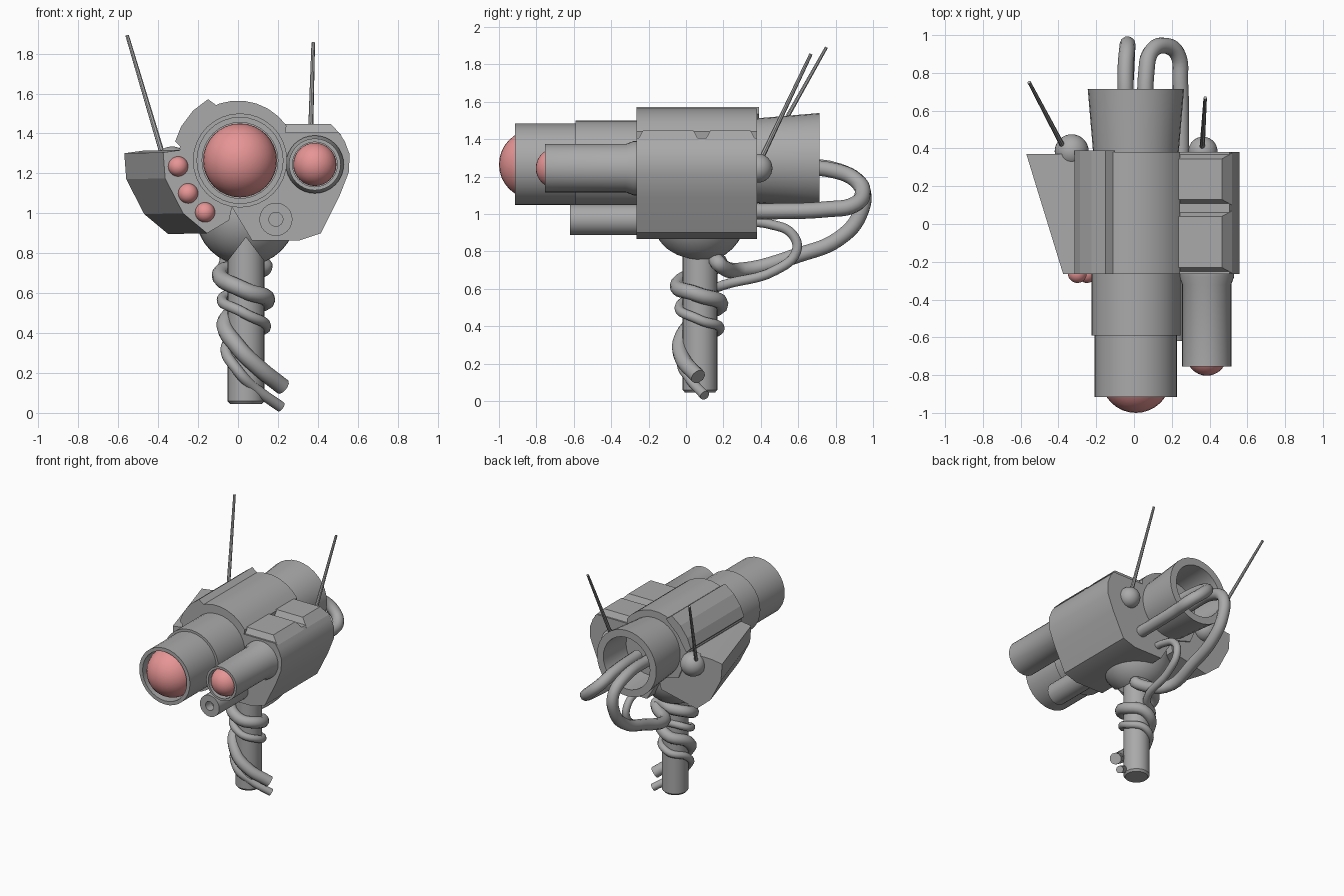
import bpy, bmesh, math
from mathutils import Vector

if "Cube" in bpy.data.objects:
    bpy.data.objects.remove(bpy.data.objects["Cube"])


def material(name, rgb):
    m = bpy.data.materials.new(name)
    m.diffuse_color = (*rgb, 1)
    m.use_nodes = True
    m.node_tree.nodes["Principled BSDF"].inputs["Base Color"].default_value = m.diffuse_color
    return m


GREY = material("grey_metal", (0.40, 0.40, 0.40))
RED = material("red_glass", (0.80, 0.30, 0.30))


def finish(name, bm, mat=GREY, angle=30):
    bmesh.ops.recalc_face_normals(bm, faces=bm.faces)
    me = bpy.data.meshes.new(name)
    bm.to_mesh(me)
    bm.free()
    me.materials.append(mat)
    ob = bpy.data.objects.new(name, me)
    bpy.context.collection.objects.link(ob)
    if angle:
        bpy.ops.object.select_all(action='DESELECT')
        ob.select_set(True)
        bpy.context.view_layer.objects.active = ob
        bpy.ops.object.shade_smooth_by_angle(angle=math.radians(angle))
    return ob


def loft(name, front, back, y0, y1, angle=0):
    """Solid between two (x, z) outlines."""
    bm = bmesh.new()
    a = [bm.verts.new((x, y0, z)) for x, z in front]
    b = [bm.verts.new((x, y1, z)) for x, z in back]
    bm.faces.new(a)
    bm.faces.new(b)
    n = len(a)
    for i in range(n):
        j = (i + 1) % n
        bm.faces.new((a[i], a[j], b[j], b[i]))
    return finish(name, bm, GREY, angle)


def lathe(name, cx, cz, profile, sides=32):
    """Turn (y, radius) points around an axis along y; radius 0 closes an end."""
    bm = bmesh.new()
    rings = []
    for y, r in profile:
        if r == 0:
            rings.append([bm.verts.new((cx, y, cz))] * sides)
        else:
            rings.append([bm.verts.new((cx + r * math.cos(t), y, cz + r * math.sin(t)))
                          for t in (2 * math.pi * i / sides for i in range(sides))])
    for a, b in zip(rings, rings[1:]):
        for i in range(sides):
            j = (i + 1) % sides
            vs = list(dict.fromkeys((a[i], a[j], b[j], b[i])))
            bm.faces.new(vs)
    return finish(name, bm)


def ball(name, loc, r, mat=GREY):
    bm = bmesh.new()
    bmesh.ops.create_uvsphere(bm, u_segments=32, v_segments=16, radius=r)
    bmesh.ops.translate(bm, verts=bm.verts, vec=loc)
    return finish(name, bm, mat, 60)


def rod(name, p, q, r0, r1, sides):
    p, q = Vector(p), Vector(q)
    bm = bmesh.new()
    bmesh.ops.create_cone(bm, cap_ends=True, segments=sides, radius1=r0, radius2=r1,
                          depth=(q - p).length)
    bmesh.ops.rotate(bm, verts=bm.verts, matrix=(q - p).to_track_quat('Z', 'Y').to_matrix())
    bmesh.ops.translate(bm, verts=bm.verts, vec=(p + q) / 2)
    return finish(name, bm)


def cable(name, pts, r):
    cu = bpy.data.curves.new(name, 'CURVE')
    cu.dimensions = '3D'
    cu.bevel_depth = r
    cu.bevel_resolution = 3
    cu.resolution_u = 6
    cu.use_fill_caps = True
    s = cu.splines.new('BEZIER')
    s.bezier_points.add(len(pts) - 1)
    for bp, p in zip(s.bezier_points, pts):
        bp.co = p
        bp.handle_left_type = bp.handle_right_type = 'AUTO'
    cu.materials.append(GREY)
    ob = bpy.data.objects.new(name, cu)
    bpy.context.collection.objects.link(ob)


F, B = -0.265, 0.38   # front and back of the housing

# Main telescope: stepped tube with hollow front and flared hollow rear
lathe("main_barrel", 0.01, 1.265,
      [(-0.75, 0), (-0.75, 0.19), (-0.915, 0.19), (-0.915, 0.218), (-0.59, 0.218),
       (-0.59, 0.236), (0.36, 0.236)])
lathe("rear_flare", 0.01, 1.285,
      [(0.36, 0), (0.36, 0.225), (0.715, 0.255), (0.715, 0.2), (0.45, 0.19), (0.45, 0)])
ball("main_lens", (0.01, -0.815, 1.265), 0.185, RED)

# Side scope and small lower scope
lathe("side_scope", 0.385, 1.245,
      [(-0.66, 0), (-0.66, 0.112), (-0.755, 0.112), (-0.755, 0.13), (-0.32, 0.13),
       (-0.28, 0.145), (-0.24, 0.145)])
ball("side_lens", (0.385, -0.695, 1.245), 0.108, RED)
lathe("lower_scope", 0.19, 0.97,
      [(-0.55, 0), (-0.55, 0.035), (-0.62, 0.035), (-0.62, 0.083), (-0.25, 0.083)], 24)

# Central housing: arched top over the barrel
arch = [(0.3 * math.cos(math.radians(a)), 1.262 + 0.303 * math.sin(math.radians(a)))
        for a in range(36, 169, 12)]
arch += [(-0.2, 1.1), (0.0, 1.04), (0.2, 1.1)]
loft("central_housing", arch, arch, F, B, 30)

# Raised armour strip on the upper left
strip = [(-0.315, 1.36), (-0.285, 1.435), (-0.225, 1.515), (-0.15, 1.572),
         (-0.10, 1.535), (-0.2, 1.44), (-0.275, 1.32)]
loft("armour_strip", strip, strip, F, B + 0.01)

# Right housing
right = [(0.15, 1.405), (0.505, 1.405), (0.535, 1.36), (0.558, 1.3), (0.557, 1.21),
         (0.51, 1.09), (0.415, 0.9), (0.31, 0.865), (0.07, 0.865), (-0.03, 1.03)]
loft("right_housing", right, right, F, B, 30)

# Two chamfered blocks on top of the right housing
for i, (y0, y1) in enumerate(((-0.26, 0.07), (0.1, 0.375))):
    bm = bmesh.new()
    low = [bm.verts.new(p) for p in ((0.2, y0, 1.39), (0.52, y0, 1.39),
                                     (0.52, y1, 1.39), (0.2, y1, 1.39))]
    top = [bm.verts.new(p) for p in ((0.2, y0 + 0.03, 1.447), (0.465, y0 + 0.03, 1.447),
                                     (0.465, y1 - 0.03, 1.447), (0.2, y1 - 0.03, 1.447))]
    bm.faces.new(low)
    bm.faces.new(top)
    for k in range(4):
        j = (k + 1) % 4
        bm.faces.new((low[k], low[j], top[j], top[k]))
    finish(f"top_block_{i + 1}", bm, GREY, 0)

# Left wing, widening toward the back
inner = [(-0.045, 0.965), (-0.03, 1.03), (0.0, 1.2), (-0.15, 1.32)]
outer = [(-0.28, 1.318), (-0.375, 1.305), (-0.365, 1.175), (-0.275, 1.0), (-0.155, 0.9)]
loft("left_wing", inner + outer, inner + [(x - 0.195, z - 0.004) for x, z in outer], F, B - 0.01)

# Three small sensors on the wing face
for i, (x, z) in enumerate(((-0.3, 1.235), (-0.25, 1.1), (-0.165, 1.005))):
    ball(f"sensor_{i + 1}", (x, -0.262, z), 0.05, RED)

# Swivel dome with a slot for the post
dome = ball("swivel_dome", (0.04, 0.07, 0.992), 0.252)
slot = [(0.04, 0.88), (-0.09, 0.71), (0.17, 0.71)]
cutter = loft("slot_cutter", slot, slot, -0.4, 0.05)
cutter.hide_render = True
cutter.hide_set(True)
mod = dome.modifiers.new("slot", 'BOOLEAN')
mod.operation = 'DIFFERENCE'
mod.object = cutter

# Post with a rounded-off foot
rod("post", (0.04, 0.075, 0.06), (0.04, 0.075, 0.95), 0.093, 0.093, 24)
rod("post_foot", (0.04, 0.075, 0.045), (0.04, 0.075, 0.06), 0.08, 0.093, 24)

# Antennas on ball joints
for side, x, r, base, tip in (("right", 0.365, 0.077, (0.36, 0.39, 1.27), (0.377, 0.668, 1.855)),
                              ("left", -0.33, 0.09, (-0.365, 0.39, 1.25), (-0.555, 0.75, 1.89))):
    ball(f"{side}_antenna_joint", (x, 0.385, 1.245), r)
    rod(f"{side}_antenna", base, tip, 0.014, 0.009, 8)

# Cables: a thick one and a thin one wind down the post, another loops into the housing
cable("thick_cable", [
    (-0.04, 0.5, 1.25), (-0.045, 0.82, 1.23), (-0.035, 0.94, 1.14), (-0.035, 0.93, 1.0),
    (-0.04, 0.82, 0.87), (-0.05, 0.6, 0.78), (-0.03, 0.3, 0.7), (0.12, 0.19, 0.72),
    (0.13, 0.17, 0.74), (0.0, 0.18, 0.73), (-0.09, 0.08, 0.69), (0.03, -0.045, 0.615),
    (0.145, 0.06, 0.57), (0.04, 0.185, 0.52), (-0.065, 0.07, 0.45), (0.0, -0.025, 0.33),
    (0.1, -0.02, 0.23), (0.225, 0.065, 0.13)], 0.042)
cable("thin_cable", [
    (0.1, 0.3, 0.96), (0.1, 0.45, 0.945), (0.1, 0.57, 0.89), (0.1, 0.59, 0.8),
    (0.09, 0.48, 0.7), (0.05, 0.2, 0.62), (-0.08, 0.09, 0.57), (0.03, -0.035, 0.5),
    (0.14, 0.07, 0.435), (0.04, 0.18, 0.39), (-0.06, 0.07, 0.33), (0.0, -0.02, 0.21),
    (0.09, 0.02, 0.12), (0.215, 0.1, 0.03)], 0.027)
cable("loop_cable", [
    (0.065, 0.5, 1.25), (0.065, 0.8, 1.23), (0.09, 0.91, 1.18), (0.16, 0.945, 1.11),
    (0.23, 0.9, 1.05), (0.245, 0.75, 1.025), (0.25, 0.5, 1.015), (0.25, 0.3, 1.015)], 0.043)
